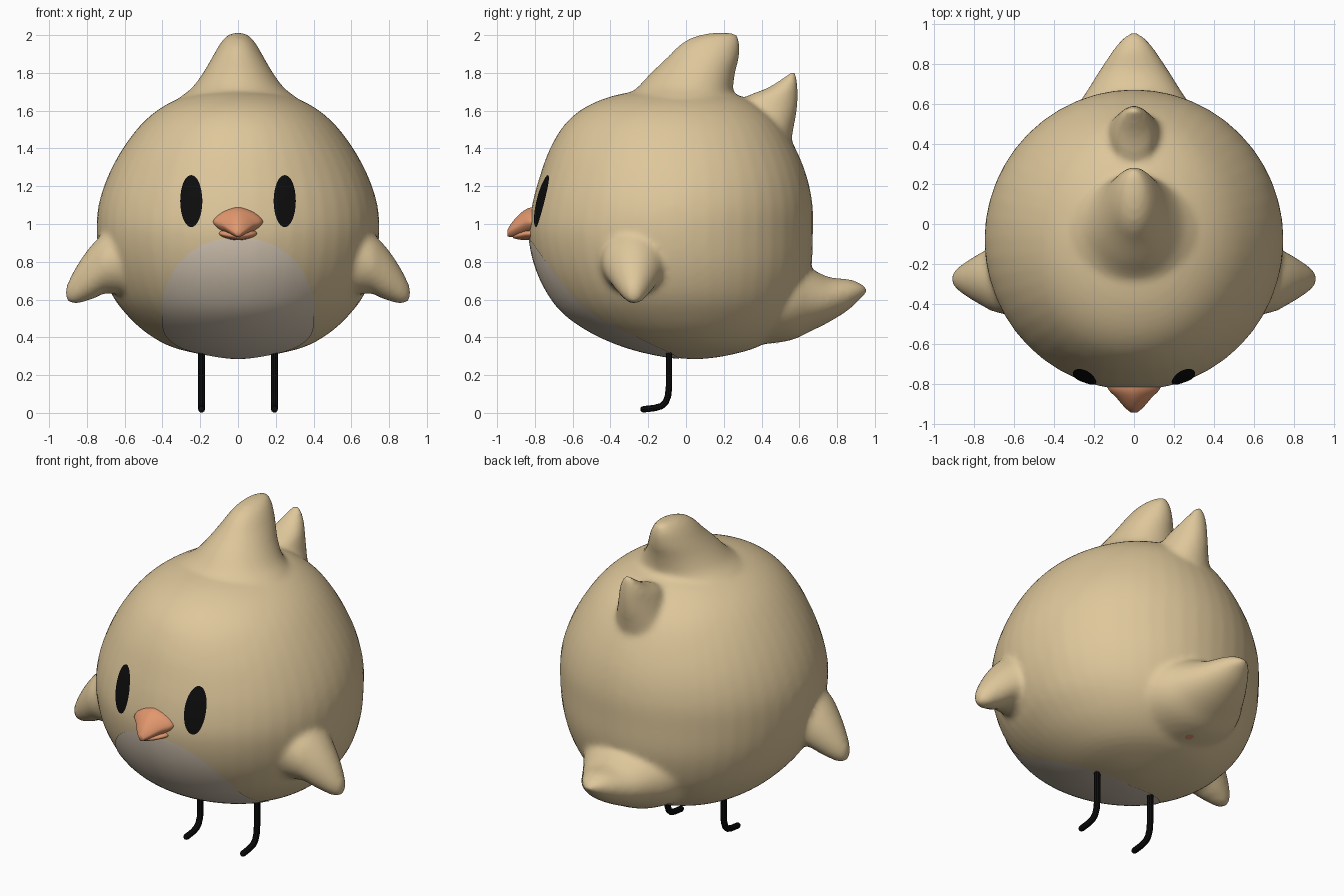
import bpy, bmesh, math
from mathutils import Vector
from mathutils.bvhtree import BVHTree

if "Cube" in bpy.data.objects:
    bpy.data.objects.remove(bpy.data.objects["Cube"])


def material(name, rgb):
    m = bpy.data.materials.new(name)
    m.diffuse_color = (*rgb, 1)
    m.use_nodes = True
    m.node_tree.nodes["Principled BSDF"].inputs["Base Color"].default_value = m.diffuse_color
    return m


CREAM = material("cream_feathers", (0.73, 0.57, 0.325))
PALE = material("pale_belly", (0.69, 0.59, 0.47))
ORANGE = material("orange_beak", (0.76, 0.31, 0.155))
BLACK = material("black", (0.004, 0.004, 0.004))


def finish(bm, name, mat):
    me = bpy.data.meshes.new(name)
    bm.to_mesh(me)
    bm.free()
    me.materials.append(mat)
    for p in me.polygons:
        p.use_smooth = True
    ob = bpy.data.objects.new(name, me)
    bpy.context.collection.objects.link(ob)
    return ob


def smooth_rows(rows, n=4):
    """Catmull-Rom interpolation of the section table"""
    rows = [Vector(r) for r in rows]
    out = []
    for i in range(len(rows) - 1):
        a, b, c, d = rows[max(i - 1, 0)], rows[i], rows[i + 1], rows[min(i + 2, len(rows) - 1)]
        for k in range(n):
            t = k / n
            out.append(0.5 * (2 * b + (c - a) * t + (2 * a - 5 * b + 4 * c - d) * t * t
                              + (3 * b - a - 3 * c + d) * t ** 3))
    return out + [rows[-1]]


def loft(bm, axis, rows, centre=0.0, sign=1, seg=48, power=1.0):
    """Oval sections (position, half width, low, high) stacked along an axis"""
    rings = []
    for t, w, lo, hi in smooth_rows(rows):
        ring = []
        for k in range(seg):
            c, s = math.cos(math.tau * k / seg), math.sin(math.tau * k / seg)
            a = centre + w * math.copysign(abs(c) ** power, c)
            b = (lo + hi) / 2 + (hi - lo) / 2 * math.copysign(abs(s) ** power, s)
            co = {"z": (a, b, t), "y": (a, t, b), "x": (t * sign, a, b)}[axis]
            ring.append(bm.verts.new(co))
        rings.append(ring)
    faces = [bm.faces.new(rings[0]), bm.faces.new(rings[-1])]
    for r0, r1 in zip(rings, rings[1:]):
        for k in range(seg):
            j = (k + 1) % seg
            faces.append(bm.faces.new((r0[k], r0[j], r1[j], r1[k])))
    bmesh.ops.recalc_face_normals(bm, faces=faces)


# Body, head tufts, tail and wings, fused into one soft skin
bm = bmesh.new()
loft(bm, "z", [(.284, .02, .03, .07), (.30, .14, -.12, .20), (.345, .34, -.31, .37),
               (.42, .48, -.49, .49), (.52, .59, -.64, .58), (.63, .67, -.73, .63),
               (.78, .725, -.80, .665), (.95, .748, -.832, .672), (1.1, .738, -.815, .67),
               (1.25, .69, -.775, .64), (1.4, .61, -.72, .58), (1.53, .51, -.64, .50),
               (1.62, .40, -.53, .40), (1.68, .27, -.38, .28), (1.71, .12, -.2, .1),
               (1.715, .02, -.06, -.02)])
loft(bm, "z", [(1.58, .40, -.43, .33), (1.66, .32, -.34, .26), (1.72, .245, -.26, .25),
               (1.80, .185, -.185, .26), (1.88, .138, -.10, .28), (1.95, .098, -.03, .285),
               (1.99, .065, .04, .275), (2.012, .03, .13, .262)])
loft(bm, "z", [(1.40, .20, .2, .55), (1.52, .155, .22, .572), (1.60, .125, .25, .587),
               (1.67, .10, .31, .593), (1.72, .075, .43, .592), (1.77, .045, .51, .588),
               (1.805, .018, .555, .58)])
loft(bm, "y", [(.38, .38, .36, .88), (.55, .31, .383, .83), (.66, .24, .432, .765),
               (.76, .178, .482, .718), (.86, .112, .545, .708), (.925, .062, .605, .685),
               (.957, .022, .635, .66)])
for side in (1, -1):
    loft(bm, "x", [(.58, .19, .62, 1.02), (.70, .165, .632, .955), (.76, .135, .607, .905),
                   (.82, .10, .587, .83), (.87, .066, .576, .75), (.90, .038, .59, .69),
                   (.913, .015, .61, .66)], centre=-.275, sign=side)
body = finish(bm, "body", CREAM)
remesh = body.modifiers.new("fuse", "REMESH")
remesh.mode = "VOXEL"
remesh.voxel_size = 0.018
remesh.use_smooth_shade = True
soften = body.modifiers.new("soften", "SMOOTH")
soften.factor = 0.5
soften.iterations = 6


def apply_to_mesh(ob):
    bpy.ops.object.select_all(action="DESELECT")
    ob.select_set(True)
    bpy.context.view_layer.objects.active = ob
    bpy.ops.object.convert(target="MESH")


apply_to_mesh(body)
tree = BVHTree.FromObject(body, bpy.context.evaluated_depsgraph_get())


def plate(name, rays, mat, lift=0.004):
    """Thin sheet laid on the body where a grid of rays meets it"""
    bm = bmesh.new()
    grid = []
    for row in rays:
        line = []
        for origin, direction in row:
            hit, normal, _, _ = tree.ray_cast(Vector(origin), Vector(direction))
            line.append(bm.verts.new(hit + normal * lift))
        grid.append(line)
    for r0, r1 in zip(grid, grid[1:]):
        for k in range(len(r0) - 1):
            bm.faces.new((r0[k], r0[k + 1], r1[k + 1], r1[k]))
    bmesh.ops.remove_doubles(bm, verts=bm.verts, dist=0.0004)
    bm.normal_update()
    for f in bm.faces:
        if f.normal.dot(tree.find_nearest(f.calc_center_median())[1]) < 0:
            f.normal_flip()
    return finish(bm, name, mat)


# Belly patch, wrapping from the chest to underneath
rows = []
for i in range(49):
    u = -math.cos(math.pi * i / 48)
    phi = math.radians(46 + 48 * u)
    w = 0.40 * max(0, 1 - abs(u) ** 3) ** 0.42
    d = (0, -math.cos(phi), -math.sin(phi))
    rows.append([((w * j / 16, -.08, .90), d) for j in range(-16, 17)])
plate("belly_patch", rows, PALE)


def oval(cx, cy, rx, ry, place, rings=6, seg=32):
    return [[place(cx + rx * r / rings * math.cos(math.tau * k / seg),
                   cy + ry * r / rings * math.sin(math.tau * k / seg))
             for k in range(seg + 1)] for r in range(rings + 1)]


# Eyes
for side, label in ((1, "left"), (-1, "right")):
    plate(label + "_eye", oval(side * .245, 1.12, .058, .137,
                               lambda x, z: ((x, -2, z), (0, 1, 0))), BLACK, 0.007)

# Small spot under the tail
plate("vent_spot", oval(0, .48, .025, .025,
                        lambda x, y: ((x, y, -1), (0, 0, 1)), rings=3), ORANGE)

# Beak, upper and lower halves
bm = bmesh.new()
loft(bm, "y", [(-.74, .13, .935, 1.095), (-.82, .132, .935, 1.088), (-.87, .088, .932, 1.062),
               (-.92, .045, .93, 1.01), (-.945, .014, .935, .968)], seg=24, power=1.3)
finish(bm, "upper_beak", ORANGE)
bm = bmesh.new()
loft(bm, "y", [(-.74, .11, .91, .99), (-.83, .10, .914, .985), (-.88, .06, .917, .965),
               (-.915, .015, .925, .945)], seg=24, power=1.2)
finish(bm, "lower_beak", ORANGE)

# Legs, each bending forward into a single toe
for side, label in ((1, "left"), (-1, "right")):
    curve = bpy.data.curves.new(label + "_leg", "CURVE")
    curve.dimensions = "3D"
    curve.bevel_depth = 0.018
    curve.bevel_resolution = 3
    curve.use_fill_caps = True
    path = [(-.09, .34), (-.09, .14), (-.095, .09), (-.108, .056), (-.13, .036),
            (-.165, .026), (-.225, .019), (-.236, .019), (-.241, .019)]
    radii = [1] * 7 + [.8, .4]
    sp = curve.splines.new("POLY")
    sp.points.add(len(path) - 1)
    for p, (y, z), r in zip(sp.points, path, radii):
        p.co = (side * .193, y, z, 1)
        p.radius = r
    curve.materials.append(BLACK)
    leg = bpy.data.objects.new(label + "_leg", curve)
    bpy.context.collection.objects.link(leg)
    apply_to_mesh(leg)
    bpy.ops.object.shade_smooth_by_angle()
